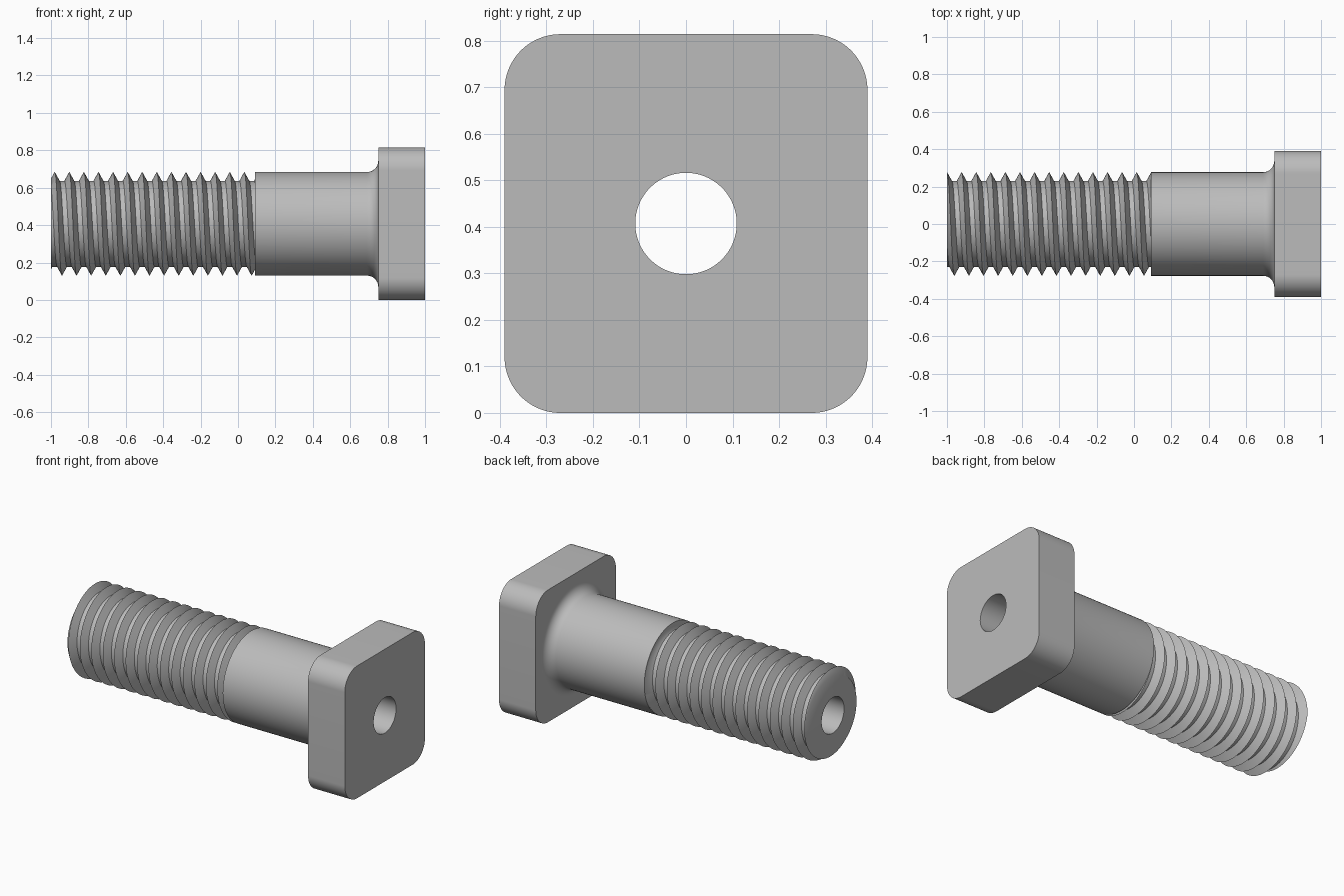
import bpy, bmesh
from math import sin, cos, pi, tau

cube = bpy.data.objects.get("Cube")
if cube:
    bpy.data.objects.remove(cube)

SEGS = 96
AXIS_Z = 0.407
BORE, SHANK, ROOT = 0.109, 0.277, 0.23
END, THREAD_END, HEAD_BACK, HEAD_FRONT = -1.0, 0.09, 0.75, 1.0
PITCH, FLANK, FIRST_CREST = 0.078, 0.026, -0.98
FILLET = 0.06
HALF_Y, HALF_Z, CORNER = 0.39, 0.407, 0.12

steel = bpy.data.materials.new("grey steel")
steel.use_nodes = True
grey = (0.5, 0.5, 0.5, 1)
steel.diffuse_color = grey
steel.node_tree.nodes["Principled BSDF"].inputs["Base Color"].default_value = grey


def circle_point(x, r, a):
    return (x, r * cos(a), AXIS_Z + r * sin(a))


def grid_object(name, rows):
    """Skin neighbouring rows of points with quads and weld the seams."""
    bm = bmesh.new()
    grid = [[bm.verts.new(p) for p in row] for row in rows]
    for a, b in zip(grid, grid[1:]):
        for j in range(len(a) - 1):
            bm.faces.new((a[j], a[j + 1], b[j + 1], b[j]))
    bmesh.ops.remove_doubles(bm, verts=bm.verts, dist=1e-5)
    bmesh.ops.recalc_face_normals(bm, faces=bm.faces)
    mesh = bpy.data.meshes.new(name)
    bm.to_mesh(mesh)
    bm.free()
    mesh.materials.append(steel)
    obj = bpy.data.objects.new(name, mesh)
    bpy.context.collection.objects.link(obj)
    bpy.ops.object.select_all(action='DESELECT')
    obj.select_set(True)
    bpy.context.view_layer.objects.active = obj
    bpy.ops.object.shade_smooth_by_angle(angle=pi / 6)
    return obj


def thread_radius(x, crest):
    """Sharp crests with flat roots, repeated every pitch."""
    d = abs((x - crest + PITCH / 2) % PITCH - PITCH / 2)
    return ROOT + (SHANK - ROOT) * max(0, 1 - d / FLANK)


# Threaded shaft: bore, end face, right-handed thread, shank and fillet
turns = int((THREAD_END - END) / PITCH) + 4
rows = []
for i in range(SEGS + 1):
    a = tau * i / SEGS
    crest = FIRST_CREST + PITCH * (a - pi / 2) / tau
    profile = [(HEAD_BACK, BORE), (END, BORE)]
    for k in range(-2, turns):
        for offset in (-FLANK, 0, FLANK):
            x = min(max(crest + k * PITCH + offset, END), THREAD_END)
            profile.append((x, thread_radius(x, crest)))
    profile.append((THREAD_END, SHANK))
    for s in range(9):
        t = pi / 2 * s / 8
        profile.append((HEAD_BACK - FILLET + FILLET * sin(t),
                        SHANK + FILLET * (1 - cos(t))))
    rows.append([circle_point(x, r, a) for x, r in profile])
grid_object("threaded_shaft", rows)

# Square head with rounded corners, bored through
rows = []
per_corner = SEGS // 4
for i in range(SEGS + 1):
    a = tau * i / SEGS
    q, s = divmod(i % SEGS, per_corner)
    t = pi / 2 * (q + s / (per_corner - 1))
    y = (HALF_Y - CORNER) * (1 if q in (0, 3) else -1) + CORNER * cos(t)
    z = (HALF_Z - CORNER) * (1 if q < 2 else -1) + CORNER * sin(t)
    rows.append([circle_point(HEAD_BACK, BORE, a),
                 circle_point(HEAD_FRONT, BORE, a),
                 (HEAD_FRONT, y, AXIS_Z + z),
                 (HEAD_BACK, y, AXIS_Z + z),
                 circle_point(HEAD_BACK, SHANK + FILLET, a)])
grid_object("square_head", rows)
